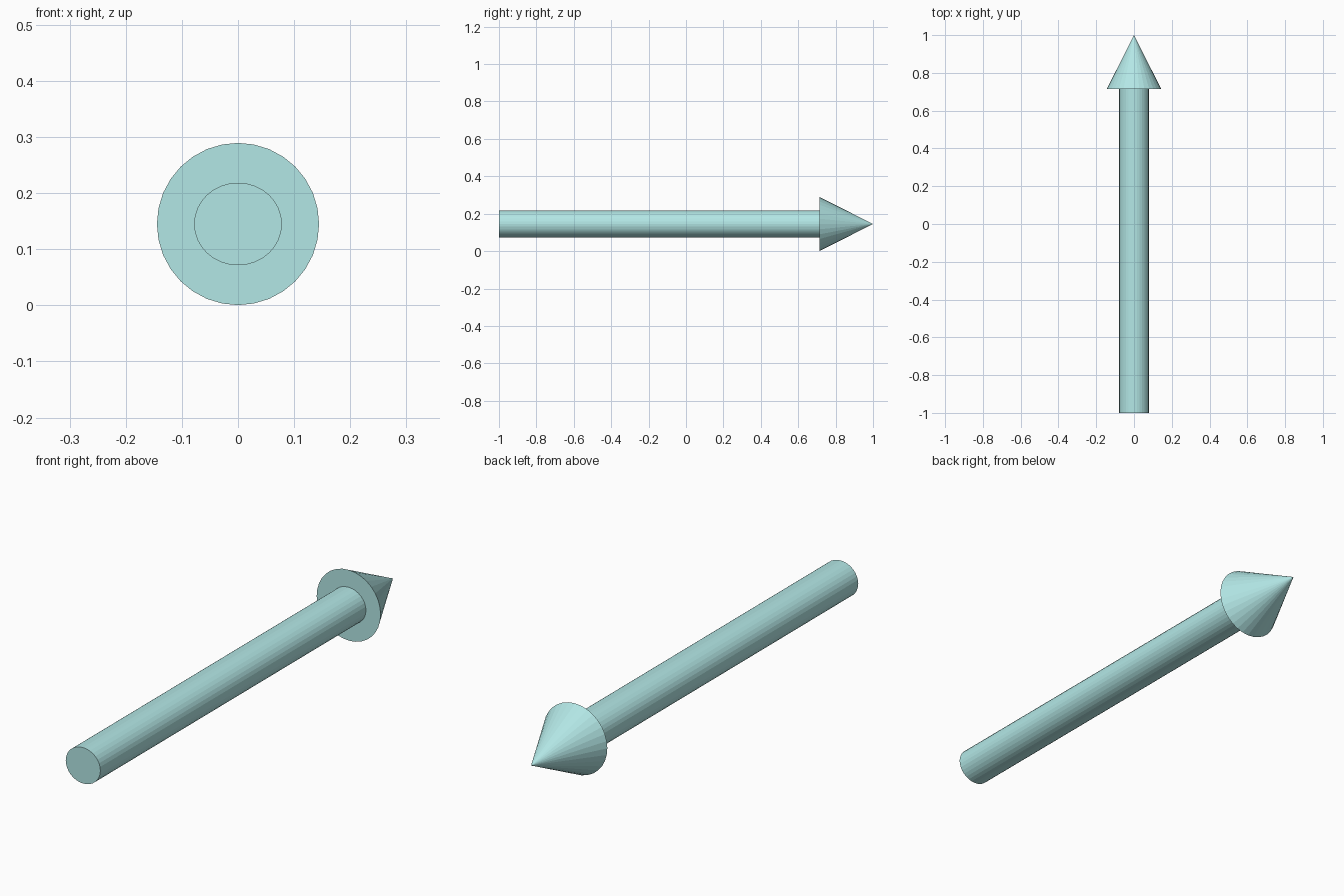
import bpy
import bmesh
from math import radians
from mathutils import Matrix

if "Cube" in bpy.data.objects:
    bpy.data.objects.remove(bpy.data.objects["Cube"])

SIDES = 32
AXIS_Z = 0.145   # height of the arrow's axis
NECK_Y = 0.714   # where the shaft meets the head

teal = bpy.data.materials.new("teal")
teal.diffuse_color = (0.45, 0.80, 0.79, 1.0)
teal.use_nodes = True
teal.node_tree.nodes["Principled BSDF"].inputs["Base Color"].default_value = teal.diffuse_color


def round_part(name, r_back, r_front, y0, y1, x_scale=1.0):
    """Capped cylinder or cone lying along +y from y0 to y1."""
    bm = bmesh.new()
    place = (Matrix.Translation((0, (y0 + y1) / 2, AXIS_Z))
             @ Matrix.Diagonal((x_scale, 1, 1, 1))
             @ Matrix.Rotation(radians(-90), 4, 'X'))
    bmesh.ops.create_cone(bm, cap_ends=True, segments=SIDES, radius1=r_back,
                          radius2=r_front, depth=y1 - y0, matrix=place)
    bmesh.ops.remove_doubles(bm, verts=bm.verts, dist=1e-5)
    bmesh.ops.recalc_face_normals(bm, faces=bm.faces)
    mesh = bpy.data.meshes.new(name)
    bm.to_mesh(mesh)
    bm.free()
    mesh.materials.append(teal)
    obj = bpy.data.objects.new(name, mesh)
    bpy.context.collection.objects.link(obj)
    return obj


# Slightly oval shaft
round_part("arrow_shaft", 0.0735, 0.0735, -1.0, NECK_Y, x_scale=1.065)
# Conical head ending in a point
round_part("arrow_head", 0.1445, 0.0, NECK_Y, 1.0)
